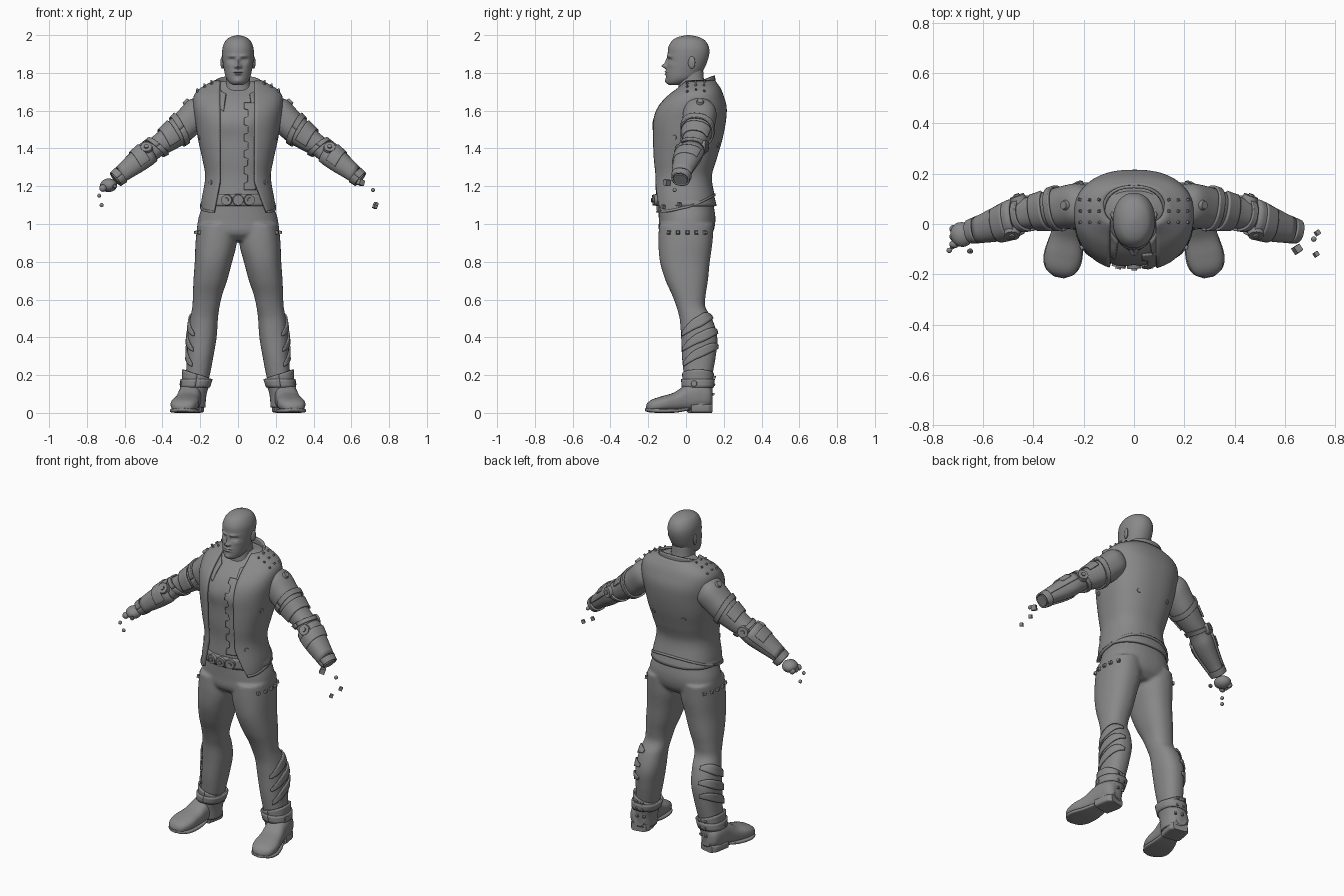
import bpy, bmesh, math
from math import pi, sin, cos, exp
from mathutils import Vector, Matrix
from mathutils.bvhtree import BVHTree

if "Cube" in bpy.data.objects:
    bpy.data.objects.remove(bpy.data.objects["Cube"])

grey = bpy.data.materials.new("plain grey")
grey.use_nodes = True
grey.diffuse_color = (0.25, 0.25, 0.25, 1)
grey.node_tree.nodes["Principled BSDF"].inputs["Base Color"].default_value = grey.diffuse_color
parts = []


def section(rows, z):
    """Smoothly interpolated (cx, cy, rx, ry) at height z."""
    z = min(max(z, rows[0][0]), rows[-1][0])
    i = max(k for k in range(len(rows) - 1) if rows[k][0] <= z)
    a, b = rows[i], rows[i + 1]
    p, n = rows[max(i - 1, 0)], rows[min(i + 2, len(rows) - 1)]
    h = b[0] - a[0]
    t = (z - a[0]) / h
    out = []
    for k in range(1, len(a)):
        m0 = (b[k] - p[k]) / (b[0] - p[0]) * h
        m1 = (n[k] - a[k]) / (n[0] - a[0]) * h
        out.append((2*t**3 - 3*t*t + 1) * a[k] + (t**3 - 2*t*t + t) * m0
                   + (3*t*t - 2*t**3) * b[k] + (t**3 - t*t) * m1)
    return out


def grid(bm, rows, fn, nu, nv, off=0, e=2.3, closed=False, frame=None, post=None):
    """Sheet on a lofted form: fn(u, v) gives height and angle, angle 0 faces front."""
    def signed(v):
        return math.copysign(abs(v) ** (2 / e), v)
    rings = []
    for j in range(nv + 1):
        ring = []
        for i in range(nu if closed else nu + 1):
            z, a = fn(i / nu, j / nv)
            cx, cy, rx, ry = section(rows, z)
            p = Vector((cx + (rx + off) * signed(sin(a)), cy - (ry + off) * signed(cos(a)), z))
            p = post(p) if post else p
            ring.append(bm.verts.new(frame @ p if frame else p))
        rings.append(ring)
    for r, s in zip(rings, rings[1:]):
        for i in range(nu):
            k = (i + 1) % len(r)
            bm.faces.new((r[i], r[k], s[k], s[i]))
    if closed:
        bm.faces.new(rings[0])
        bm.faces.new(rings[-1])


def finish(name, bm, thick=0, mirror=False):
    bmesh.ops.recalc_face_normals(bm, faces=bm.faces)
    mesh = bpy.data.meshes.new(name)
    bm.to_mesh(mesh)
    bm.free()
    mesh.materials.append(grey)
    ob = bpy.data.objects.new(name, mesh)
    bpy.context.collection.objects.link(ob)
    if thick:
        mod = ob.modifiers.new("thickness", 'SOLIDIFY')
        mod.thickness, mod.offset = thick, 0
    if mirror:
        ob.modifiers.new("both sides", 'MIRROR')
    parts.append(ob)
    return ob


def sheet(name, rows, fn, nu=40, nv=8, thick=0.008, mirror=False, **kw):
    bm = bmesh.new()
    grid(bm, rows, fn, nu, nv, **kw)
    return finish(name, bm, thick, mirror)


def tube(rows):
    return lambda u, v: (rows[0][0] + (rows[-1][0] - rows[0][0]) * v, 2 * pi * u)


def loft(name, rows, nu=48, nv=40, **kw):
    return sheet(name, rows, tube(rows), nu, nv, 0, closed=True, **kw)


def hit(ob, origin, direction):
    """Spot and outward normal where a ray meets a part."""
    me = ob.data
    tree = BVHTree.FromPolygons([v.co for v in me.vertices], [p.vertices for p in me.polygons])
    d = Vector(direction).normalized()
    loc, nor, _, _ = tree.ray_cast(Vector(origin), d)
    return (loc, -nor if nor.dot(d) > 0 else nor) if loc else None


def studs(name, spots, sides, r1, r2, h, mirror=True):
    bm = bmesh.new()
    for loc, nor in filter(None, spots):
        m = Matrix.Translation(loc) @ nor.to_track_quat('Z', 'Y').to_matrix().to_4x4()
        m = m @ Matrix.Rotation(pi / sides, 4, 'Z')
        bmesh.ops.create_cone(bm, cap_ends=True, segments=sides, radius1=r1, radius2=r2, depth=h, matrix=m)
    return finish(name, bm, mirror=mirror)


def blob(name, loc, size, sub=3, mirror=False, turn=0):
    bm = bmesh.new()
    m = Matrix.Translation(loc) @ Matrix.Rotation(turn, 4, 'Z') @ Matrix.Diagonal((*size, 1))
    bmesh.ops.create_icosphere(bm, subdivisions=sub, radius=1, matrix=m)
    return finish(name, bm, mirror=mirror)


def make_frame(origin, end, y):
    z = (Vector(end) - Vector(origin)).normalized()
    x = Vector(y).cross(z).normalized()
    m = Matrix((x, z.cross(x), z)).transposed().to_4x4()
    m.translation = origin
    return m


# Head: a loft with sculpted facial bumps (x, z, width, height, depth)
HEAD = [(1.735, 0, -.058, .022, .03), (1.745, 0, -.05, .042, .05), (1.77, 0, -.025, .062, .08),
        (1.81, 0, -.008, .073, .097), (1.85, 0, .005, .08, .104), (1.9, 0, .013, .084, .11),
        (1.94, 0, .014, .08, .106), (1.975, 0, .014, .062, .083), (1.992, 0, .013, .036, .048),
        (2.0, 0, .013, .006, .008)]
FACE = [(0, 1.836, .013, .012, .022), (0, 1.856, .008, .022, .012), (.013, 1.833, .008, .008, .009),
        (.034, 1.868, .016, .01, -.014), (.034, 1.867, .009, .006, .007), (.03, 1.889, .022, .008, .007),
        (.052, 1.842, .016, .014, .004), (0, 1.806, .022, .005, .009), (0, 1.793, .019, .005, .009),
        (0, 1.8, .022, .002, -.005), (0, 1.757, .02, .014, .008)]


def sculpt(p):
    if p.y < 0:
        p.y -= sum(d * exp(-((abs(p.x) - x) / w) ** 2 - ((p.z - z) / h) ** 2) for x, z, w, h, d in FACE)
    return p


loft("head", HEAD, 112, 90, e=2.15, post=sculpt)
blob("ear", (.083, .03, 1.855), (.009, .02, .033), 3, True, -.3)
loft("neck", [(1.6, 0, .06, .1, .09), (1.68, 0, .045, .088, .085), (1.74, 0, .03, .066, .07),
              (1.82, 0, .02, .06, .07)])

# Torso and sleeveless jacket
TORSO = [(1.04, 0, -.01, .19, .17), (1.12, 0, -.012, .187, .163), (1.25, 0, -.02, .167, .15),
         (1.35, 0, -.01, .183, .167), (1.45, 0, .004, .205, .182), (1.55, 0, .015, .22, .19),
         (1.62, 0, .03, .23, .178), (1.68, 0, .05, .226, .142), (1.715, 0, .065, .195, .112),
         (1.755, 0, .07, .12, .08)]


def chest_shape(p):
    if p.y < 0:
        p.y -= .012 * exp(-((abs(p.x) - .06) / .05) ** 2 - ((p.z - 1.53) / .06) ** 2)
    return p


loft("chest", TORSO[1:], off=-.018, e=2.4, post=chest_shape)


def angle_at(x, z, e=2.4):
    return math.asin(min(1, abs(x) / section(TORSO, z)[2]) ** (e / 2))


def jacket_fn(u, v):
    top = 1.755
    low = 1.06 + .09 * (1 - cos(2 * pi * u)) / 2
    z = low + (top - low) * v
    flare = max(0, 1.22 - z)
    left = angle_at(.088 + .4 * flare, z)
    right = angle_at(.095 + .2 * flare, z)
    return z, left + (2 * pi - left - right) * u


jacket = sheet("jacket", TORSO, jacket_fn, 72, 50, .014, e=2.4)


def hem_fn(u, v):
    z, a = jacket_fn(u, 0)
    return z + .012 * v, a


sheet("jacket_hem", TORSO, hem_fn, 72, 2, .012, off=.006, e=2.4)


# Toothed shirt flap
def flap_fn(u, v):
    z = 1.18 + .46 * v
    edge = .034 if int(v * 32) % 6 < 3 else .056
    return z, angle_at(edge + (.1 - edge) * u, z)


sheet("shirt_flap", TORSO, flap_fn, 6, 64, .007, off=-.012, e=2.4, post=chest_shape)

# Stand-up collar
COLLAR = [(1.55, 0, .012, .15, .19), (1.64, 0, .025, .135, .16), (1.7, 0, .04, .118, .115),
          (1.79, 0, .04, .128, .108)]


def collar_fn(u, v):
    a = .5 + (2 * pi - 1) * u
    k = ((1 - cos(a)) / 2) ** .6
    return 1.57 + .14 * k + (.095 - .02 * k) * v, a


sheet("collar", COLLAR, collar_fn, 48, 8, .012)

# Trousers fused from hips and two legs
HIPS = [(.91, 0, 0, .15, .1), (.95, 0, 0, .205, .14), (1.02, 0, .006, .212, .15),
        (1.1, 0, .0, .185, .146), (1.18, 0, -.012, .163, .138)]
LEG = [(.12, .23, .062, .06, .065), (.2, .213, .064, .064, .076), (.3, .2, .068, .07, .09),
       (.4, .19, .07, .077, .096), (.5, .18, .052, .074, .086), (.56, .17, .026, .072, .076),
       (.62, .162, .016, .077, .088), (.7, .147, .004, .089, .112), (.8, .13, -.006, .099, .132),
       (.9, .116, -.003, .109, .143), (1.0, .115, .002, .1, .145)]
bm = bmesh.new()
grid(bm, HIPS, tube(HIPS), 48, 16, closed=True)
grid(bm, LEG, tube(LEG), 48, 50, closed=True)
grid(bm, LEG, tube(LEG), 48, 50, closed=True, post=lambda p: Vector((-p.x, p.y, p.z)))
trousers = finish("trousers", bm)
fuse = trousers.modifiers.new("fuse", 'REMESH')
fuse.mode, fuse.voxel_size, fuse.use_smooth_shade = 'VOXEL', .009, True
soft = trousers.modifiers.new("soften", 'SMOOTH')
soft.factor, soft.iterations = .5, 6

# Belt and buckle
sheet("belt", HIPS, lambda u, v: (1.095 + .065 * v, 2 * pi * u), 64, 4, .014, off=.008)
buckle = [hit(trousers, (x, -1, 1.128), (0, 1, 0)) for x in (-.055, .0, .055)]
studs("buckle_discs", buckle, 20, .034, .028, .06, False)
studs("buckle_centre", buckle, 12, .016, .012, .074, False)

# Calf wraps
for n, base in enumerate((.29, .37, .45)):
    sheet("calf_wrap", LEG, lambda u, v, b=base: (b - .05 * cos(.5 + 2.5 * u) + .055 * v * sin(pi * (.1 + .8 * u)),
          .5 + 2.5 * u), 24, 4, .008, True, off=.005)

# Boots
BOOT = [(.03, .238, .062, .06, .066), (.1, .235, .062, .064, .072), (.16, .222, .063, .07, .076),
        (.25, .21, .064, .083, .082)]
shaft = sheet("boot_shaft", BOOT, lambda u, v: (.03 + v * (.175 + .025 * sin(2 * pi * u)), 2 * pi * u),
              40, 16, .01, True)
sheet("boot_strap", BOOT, lambda u, v: (.135 + .045 * v, 2 * pi * u), 40, 3, .01, True, off=.007)
step = make_frame((.232, .135, 0), (.298, -.212, 0), (0, 0, 1))
FOOT = [(0, 0, .08, .035, .045), (.02, 0, .085, .058, .06), (.08, 0, .09, .064, .075),
        (.14, 0, .078, .062, .068), (.2, 0, .058, .067, .05), (.27, 0, .047, .074, .04),
        (.32, 0, .038, .062, .032), (.345, 0, .03, .038, .02), (.352, 0, .028, .01, .006)]
loft("boot_foot", FOOT, frame=step, mirror=True, e=2.5)
SOLE = [(.13, 0, .022, .052, .01), (.2, 0, .012, .068, .011), (.28, 0, .012, .077, .012),
        (.33, 0, .014, .058, .011), (.354, 0, .017, .02, .008)]
loft("boot_sole", SOLE, frame=step, mirror=True, e=4)
HEEL = [(.004, 0, .024, .045, .024), (.03, 0, .024, .06, .024), (.12, 0, .024, .06, .024)]
loft("boot_heel", HEEL, frame=step, mirror=True, e=5)
studs("boot_studs", [hit(shaft, (x, 1, z), (0, -1, 0)) for x in (.2, .235) for z in (.1, .15, .19)],
      4, .017, .007, .034)
studs("boot_badge", [hit(shaft, (1, .045, .155), (-1, 0, 0))], 16, .024, .015, .03)

# Arms with bracers, bands and discs
reach = make_frame((.22, .075, 1.6), (.65, -.03, 1.235), (0, 1, 0))
ARM = [(-.06, .01, 0, .05, .05), (-.01, .012, 0, .08, .085), (.07, .018, .005, .08, .087),
       (.15, .022, .012, .074, .078), (.23, .018, .016, .063, .067), (.3, .008, .018, .055, .06),
       (.36, .008, .012, .057, .065), (.43, .006, .004, .051, .058), (.51, .002, 0, .04, .046),
       (.575, 0, 0, .033, .036)]
arm = loft("arm", ARM, frame=reach, mirror=True)


def arm_plate(name, s0, s1, a0, a1, slant=0, off=.006):
    sheet(name, ARM, lambda u, v: (s0 + (s1 - s0) * v + slant * sin(a0 + (a1 - a0) * u), a0 + (a1 - a0) * u),
          36, 8, .01, True, off=off, frame=reach)


arm_plate("upper_band", .12, .15, 0, 2 * pi, .02)
arm_plate("upper_plate", .17, .235, -2.6, .5, .015)
arm_plate("elbow_band", .275, .3, 0, 2 * pi, -.012)
arm_plate("bracer", .33, .54, -2.9, 1.1, .012)
arm_plate("bracer_ridge", .37, .43, -2.4, .4, .012, .012)
arm_plate("wrist_band", .535, .57, 0, 2 * pi, 0, .007)
elbow = [hit(arm, (.485, -1, 1.4), (0, 1, 0)), hit(arm, (.46, 1, 1.41), (0, -1, 0))]
studs("elbow_disc", elbow, 24, .036, .03, .036)
studs("elbow_hub", elbow, 16, .016, .012, .05)
studs("shoulder_button", [hit(arm, (1, .075, 1.645), (-1, 0, 0))], 16, .024, .016, .024)

# Jacket and trouser studs
studs("shoulder_studs", [hit(jacket, (x, y, 3), (0, 0, -1)) for x in (.135, .172, .208) for y in (.01, .052, .095)],
      4, .014, .005, .034)
studs("thigh_studs", [hit(trousers, (1, y, .955), (-1, 0, 0)) for y in (-.09, -.042, .008, .055, .1)],
      4, .018, .01, .026)
studs("jacket_badges", [hit(jacket, (.1, 1, 1.42), (0, -1, 0)), hit(jacket, (1, -.06, 1.46), (-1, 0, 0)),
                        hit(jacket, (.14, -1, 1.22), (0, 1, 0))], 16, .018, .012, .022)

# One fist, with loose finger joints floating near both wrists
blob("right_fist", (-.685, -.042, 1.205), (.045, .05, .036), 3, turn=.3)
for k in range(3):
    blob("right_knuckle", (-.715, -.08 + .03 * k, 1.19), (.02, .017, .02), 2)
blob("right_thumb", (-.652, -.108, 1.2), (.014, .012, .014), 1)
for x, y, z in ((-.735, -.105, 1.15), (-.722, -.09, 1.1), (.715, -.06, 1.18)):
    blob("finger_joint", (x, y, z), (.011, .011, .011), 2)
for x, y, z, r in ((.65, -.1, 1.22, .022), (.725, -.12, 1.092, .014), (.73, -.035, 1.105, .014)):
    studs("finger_block", [(Vector((x, y, z)), Vector((.3, .2, .9)).normalized())], 4, r, r * .9, r * 1.4, False)

# Smooth shading that keeps hard edges
bpy.ops.object.select_all(action='DESELECT')
for ob in parts:
    ob.select_set(True)
bpy.context.view_layer.objects.active = parts[0]
bpy.ops.object.shade_smooth_by_angle(angle=math.radians(38))
